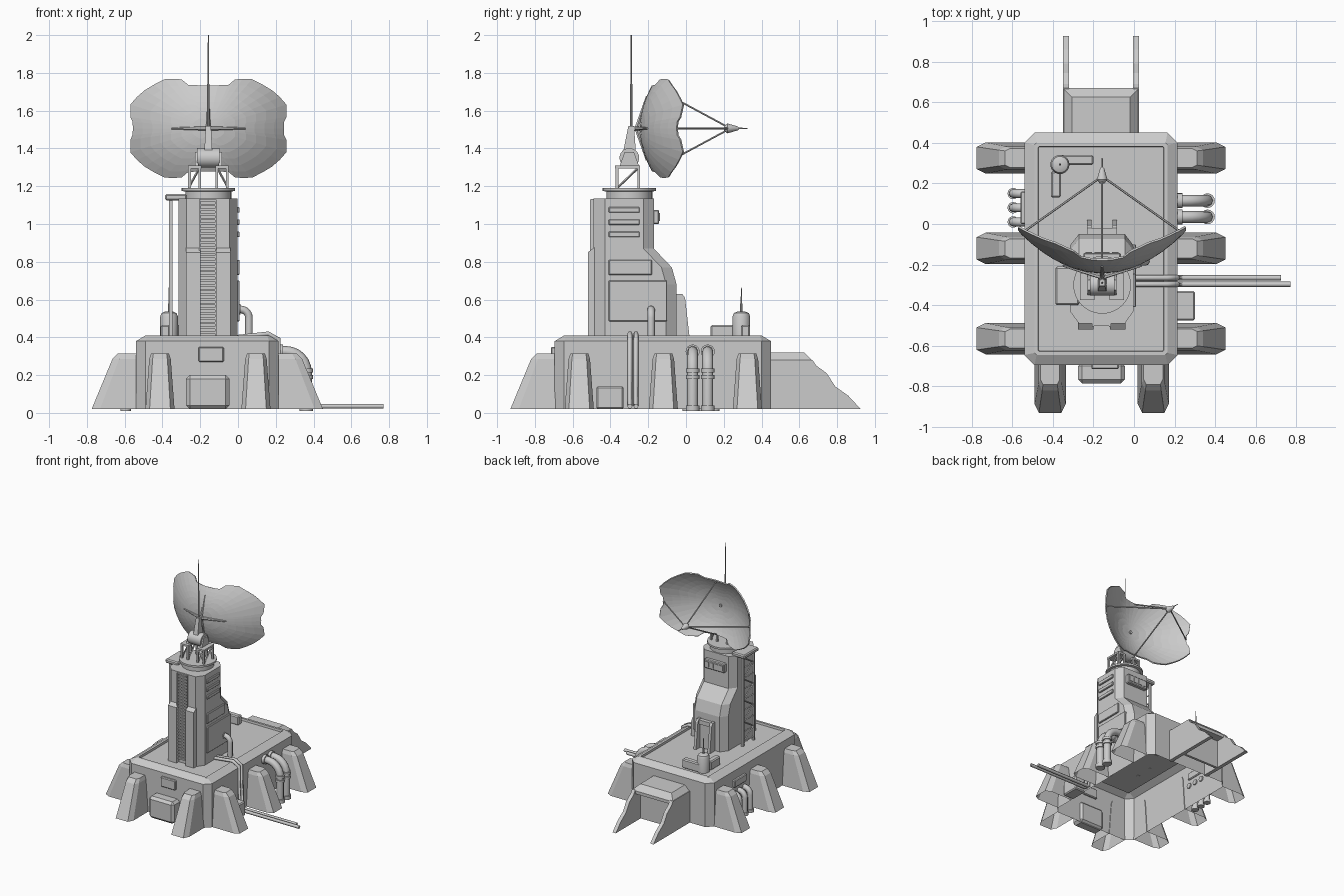
import bpy, bmesh, math
from mathutils import Vector

if "Cube" in bpy.data.objects:
    bpy.data.objects.remove(bpy.data.objects["Cube"])

CX, TY = -0.157, -0.30          # centre line of the building, turntable y


def mesh(name, verts, faces):
    me = bpy.data.meshes.new(name)
    me.from_pydata([tuple(v) for v in verts], [], faces)
    bm = bmesh.new()
    bm.from_mesh(me)
    bmesh.ops.recalc_face_normals(bm, faces=bm.faces)
    bm.to_mesh(me)
    bm.free()
    ob = bpy.data.objects.new(name, me)
    bpy.context.collection.objects.link(ob)
    return ob


def loft(name, rings, start=True, end=True):
    n = len(rings[0])
    faces = [(a * n + i, a * n + (i + 1) % n, (a + 1) * n + (i + 1) % n, (a + 1) * n + i)
             for a in range(len(rings) - 1) for i in range(n)]
    if start:
        faces.append(tuple(range(n)))
    if end:
        faces.append(tuple(range(len(rings) * n - n, len(rings) * n)))
    return mesh(name, [p for r in rings for p in r], faces)


def box(name, x0, x1, y0, y1, z0, z1, bevel=0):
    rect = [(x0, y0), (x1, y0), (x1, y1), (x0, y1)]
    ob = loft(name, [[(x, y, z) for x, y in rect] for z in (z0, z1)])
    if bevel:
        m = ob.modifiers.new("bevel", 'BEVEL')
        m.width, m.segments = bevel, 1
    return ob


def octo(x0, x1, y0, y1, c, z):
    return [(x0 + c, y0, z), (x1 - c, y0, z), (x1, y0 + c, z), (x1, y1 - c, z),
            (x1 - c, y1, z), (x0 + c, y1, z), (x0, y1 - c, z), (x0, y0 + c, z)]


def lathe(name, origin, axis, profile, sides=24):
    q = Vector((0, 0, 1)).rotation_difference(Vector(axis))
    ring = lambda r, h: [Vector(origin) + q @ Vector((r * math.cos(i * math.tau / sides),
                         r * math.sin(i * math.tau / sides), h)) for i in range(sides)]
    ob = loft(name, [ring(r, h) for r, h in profile])
    for p in ob.data.polygons:
        p.use_smooth = True
    ob.data.set_sharp_from_angle(angle=math.radians(35))
    return ob


def rod(name, a, b, r, r2=None, sides=8):
    d = Vector(b) - Vector(a)
    return lathe(name, a, d.normalized(), [(r, 0), (r if r2 is None else r2, d.length)], sides)


def tube(name, pts, r, res=2):
    cu = bpy.data.curves.new(name, 'CURVE')
    cu.dimensions, cu.bevel_depth, cu.bevel_resolution, cu.use_fill_caps = '3D', r, res, True
    sp = cu.splines.new('POLY')
    sp.points.add(len(pts) - 1)
    for p, co in zip(sp.points, pts):
        p.co = (*co, 1)
    ob = bpy.data.objects.new(name, cu)
    bpy.context.collection.objects.link(ob)
    return ob


def elbow_pipe(name, x0, x1, y, ztop, zbot, r, bend):
    s = 1 if x1 > x0 else -1
    arc = [(x1 - s * bend + s * bend * math.sin(t), y, ztop - bend + bend * math.cos(t))
           for t in [i * math.pi / 12 for i in range(7)]]
    tube(name, [(x0, y, ztop)] + arc + [(x1, y, zbot)], r)


# bunker: open-bottomed shell with raised rim and sunken deck
B = (-0.54, 0.215, -0.695, 0.45)
inset = lambda d, c, z: octo(B[0] + d, B[1] - d, B[2] + d, B[3] - d, c, z)
loft("bunker", [inset(0, .05, .02), inset(0, .05, .38), inset(.05, .01, .41),
                inset(.068, .005, .41), inset(.07, .005, .392)], start=False)


# buttresses: hollow tapered legs around the bunker
def buttress(name, x, y, ang):
    c, s = math.cos(ang), math.sin(ang)
    rings = []
    for z, d, w, k in ((.02, .235, .077, .022), (.285, .125, .057, .018), (.315, .095, .047, .012)):
        loc = [(-.005, -w), (d - 2 * k, -w), (d, -w + k), (d, w - k), (d - 2 * k, w), (-.005, w)]
        rings.append([(x + u * c - v * s, y + u * s + v * c, z) for u, v in loc])
    loft(name, rings, start=False)


for i, y in enumerate((.325, -.12, -.565)):
    buttress(f"left_buttress_{i}", B[0], y, math.pi)
    buttress(f"right_buttress_{i}", B[1], y, 0)
for i, x in enumerate((-.413, .095)):
    buttress(f"front_buttress_{i}", x, B[2], -math.pi / 2)

# rear entrance: bevelled roof, wing walls, door
roof = lambda d, z: [(-.35 + d, .44, z), (.025 - d, .44, z), (.025 - d, .67 - d, z), (-.35 + d, .67 - d, z)]
loft("entrance_roof", [roof(0, .25), roof(0, .275), roof(.045, .32)])
wing = [(.44, .02), (.44, .28), (.67, .28), (.69, .25), (.745, .21), (.79, .14), (.86, .09), (.925, .02)]
for i, x in enumerate((-.35, -.005)):
    loft(f"wing_wall_{i}", [[(xx, y, z) for y, z in wing] for xx in (x, x + .03)])
box("entrance_door", -.32, -.005, .58, .60, .02, .26)

# boxes on the bunker walls
box("front_vent", -.21, -.075, -.715, -.68, .27, .35, .006)
box("front_locker", -.275, -.045, -.785, -.68, .02, .20, .02)
box("side_locker", .20, .30, -.475, -.33, .02, .14, .008)
box("left_panel", -.56, -.53, .0, .16, .25, .31, .006)

# wall pipes
for i, y in enumerate((.035, .115)):
    elbow_pipe(f"right_pipe_{i}", .20, .362, y, .325, .01, .029, .11)
    lathe(f"right_pipe_flange_{i}", (.21, y, .325), (1, 0, 0), [(.037, 0), (.037, .028)], 16)
    for z, h in ((.01, .03), (.18, .02), (.215, .02)):
        lathe(f"right_pipe_collar_{i}", (.362, y, z), (0, 0, 1), [(.036, 0), (.036, h)], 16)
for i, y in enumerate((.01, .08, .15)):
    elbow_pipe(f"left_pipe_{i}", -.53, -.595, y, .20, .01, .022, .05)
    lathe(f"left_pipe_collar_{i}", (-.595, y, .01), (0, 0, 1), [(.028, 0), (.028, .025)], 16)

# cables from the tower, over the deck, down the wall and along the ground
for i, (y, end) in enumerate(((-.265, .725), (-.297, .77))):
    tube(f"cable_{i}", [(-.02, y, .40), (.16, y, .42), (.215, y, .39), (.225, y, .04),
                        (.24, y, .035), (end, y, .035)], .013, 1)

# tower: chamfered shaft, rear bulging out lower down
F = -.49


def shaft(z, yb):
    return [(-.315, F + .06, z), (-.272, F, z), (-.045, F, z), (-.003, F + .06, z),
            (-.003, yb - .055, z), (-.045, yb, z), (-.272, yb, z), (-.315, yb - .055, z)]


loft("tower", [shaft(.39, -.05), shaft(.68, -.05), shaft(.77, -.075), shaft(.87, -.17), shaft(1.135, -.17)])
for i, x in enumerate((-.275, -.117)):
    prof = [(-.48, .39), (-.52, .39), (-.52, .85), (-.48, .88)]
    loft(f"tower_front_slab_{i}", [[(xx, y, z) for y, z in prof] for xx in (x, x + .076)])

# ladder
for x in (-.202, -.118):
    box("ladder_rail", x - .004, x + .004, -.507, -.48, .40, 1.13)
for i in range(29):
    box(f"ladder_rung_{i}", -.20, -.12, -.502, -.485, .42 + i * .025, .432 + i * .025)

# right side panels and tower pipe
for i, (ya, yb, za, zb) in enumerate(((-.41, -.245, 1.06, 1.09), (-.41, -.245, .995, 1.025), (-.41, -.245, .93, .96),
                                      (-.41, -.18, .73, .81), (-.41, -.10, .485, .70))):
    box(f"tower_panel_{i}", -.02, .009, ya, yb, za, zb, .004)
elbow_pipe("tower_pipe", -.01, .058, -.185, .548, .39, .02, .045)
lathe("tower_pipe_collar", (0, -.185, .548), (1, 0, 0), [(.028, 0), (.028, .012)], 16)

# rear window box
box("window_box", -.25, -.065, -.18, -.142, 1.0, 1.075, .006)
for i in range(4):
    x = -.238 + i * .043
    box(f"window_{i}", x, x + .032, -.145, -.137, 1.017, 1.058)

# tower rear door with sloped jambs
jamb = [(-.06, .39), (.02, .39), (-.005, .61), (-.02, .63), (-.06, .63)]
for i, x in enumerate((-.232, -.105)):
    loft(f"door_jamb_{i}", [[(xx, y, z) for y, z in jamb] for xx in (x, x + .022)])
box("door_lintel", -.22, -.095, -.06, -.02, .59, .625)
box("tower_door", -.215, -.10, -.06, -.035, .39, .60)

# left lattice mast and its platform
box("mast_platform", -.387, -.27, -.40, -.21, 1.125, 1.158, .008)
for y in (-.235, -.375):
    box("mast_post", -.364, -.346, y - .009, y + .009, .39, 1.13)
for i in range(8):
    za, s = .42 + i * .088, 1 if i % 2 else -1
    rod(f"mast_brace_{i}", (-.355, -.305 - .07 * s, za), (-.355, -.305 + .07 * s, za + .088), .006, sides=4)
    rod(f"mast_bar_{i}", (-.355, -.375, za), (-.355, -.235, za), .006, sides=4)

# deck tank with spike and ducts
lathe("deck_tank", (-.365, .293, .39), (0, 0, 1), [(.047, 0), (.047, .12), (.04, .138), (.022, .146)])
rod("deck_spike_base", (-.365, .293, .53), (-.365, .293, .58), .006)
rod("deck_spike", (-.365, .293, .58), (-.365, .293, .665), .004, .002)
box("deck_duct_x", -.37, -.20, .29, .34, .39, .465, .008)
box("deck_duct_y", -.41, -.36, .13, .26, .39, .465, .008)

# turntable
lathe("turntable", (CX, TY, 1.13), (0, 0, 1), [(.122, 0), (.122, .042), (.142, .045), (.142, .06)], 32)

# mount frames carrying the tilt drum
for s in (-1, 1):
    xi, xo = CX + s * .045, CX + s * .10
    for x in (xi, xo):
        for y in (-.365, -.25):
            box("mount_leg", x - .007, x + .007, y - .007, y + .007, 1.185, 1.305)
        rod("mount_brace", (x, -.365, 1.19), (x, -.25, 1.30), .006, sides=4)
    for y in (-.365, -.25):
        rod("mount_cross", (xo, y, 1.20), (xi, y, 1.30), .006, sides=4)
    box("mount_cap", min(xi, xo) - .008, max(xi, xo) + .008, -.375, -.243, 1.295, 1.31)
    bx = CX + s * .062
    prof = [(-.35, 1.31), (-.25, 1.31), (-.275, 1.38), (-.325, 1.38)]
    loft("drum_bracket", [[(x, y, z) for y, z in prof] for x in (bx - .009, bx + .009)])
lathe("tilt_drum", (CX - .06, TY, 1.35), (1, 0, 0), [(.052, 0), (.052, .12)])
arm = lambda w, y0, y1, z: [(CX - w, y0, z), (CX + w, y0, z), (CX + w, y1, z), (CX - w, y1, z)]
loft("dish_arm", [arm(.022, -.335, -.265, 1.37), arm(.014, -.305, -.275, 1.52)])
rod("dish_axle", (CX, -.29, 1.505), (CX, -.22, 1.505), .012)

# mast antenna
rod("antenna_base", (CX, -.29, 1.50), (CX, -.29, 1.74), .006)
rod("antenna_tip", (CX, -.29, 1.74), (CX, -.29, 2.0), .004, .003)

# dish: paraboloid clipped to a notched outline, opening to the rear
ZC, K = 1.506, 1.22
depth = lambda u, v: -.238 + K * (u * u + v * v)
quad = [(.396, 0), (.398, .035), (.41, .06), (.41, .125), (.375, .165), (.335, .20), (.285, .23), (.23, .258),
        (.18, .26), (.14, .257), (.105, .228), (.05, .226), (0, .226)]
outline = quad + [(-u, v) for u, v in quad[-2::-1]]
outline += [(u, -v) for u, v in outline[-2:0:-1]]
rings = [[(CX + u * f, depth(u * f, v * f), ZC + v * f) for u, v in outline]
         for f in (.06, .2, .34, .48, .61, .74, .87, 1)]
dish = loft("dish", rings, end=False)
sol = dish.modifiers.new("thickness", 'SOLIDIFY')
sol.thickness, sol.offset = .01, 0

# ribs behind the dish
for s in (-1, 1):
    rod("dish_rib_side", (CX, -.262, ZC), (CX + s * .195, -.205, ZC), .012, .005, 6)
    rod("dish_rib_upright", (CX, -.262, ZC), (CX, -.208, ZC + s * .17), .012, .005, 6)

# feed horn and its four struts
for u, v in ((.397, 0), (-.397, 0), (0, .222), (0, -.222)):
    rod("feed_strut", (CX + u, depth(u, v), ZC + v), (CX, .235, ZC), .0055, sides=6)
lathe("feed_horn", (CX, .20, ZC), (0, 1, 0), [(.012, 0), (.026, .02), (.01, .075), (.004, .08), (.003, .125)], 12)
